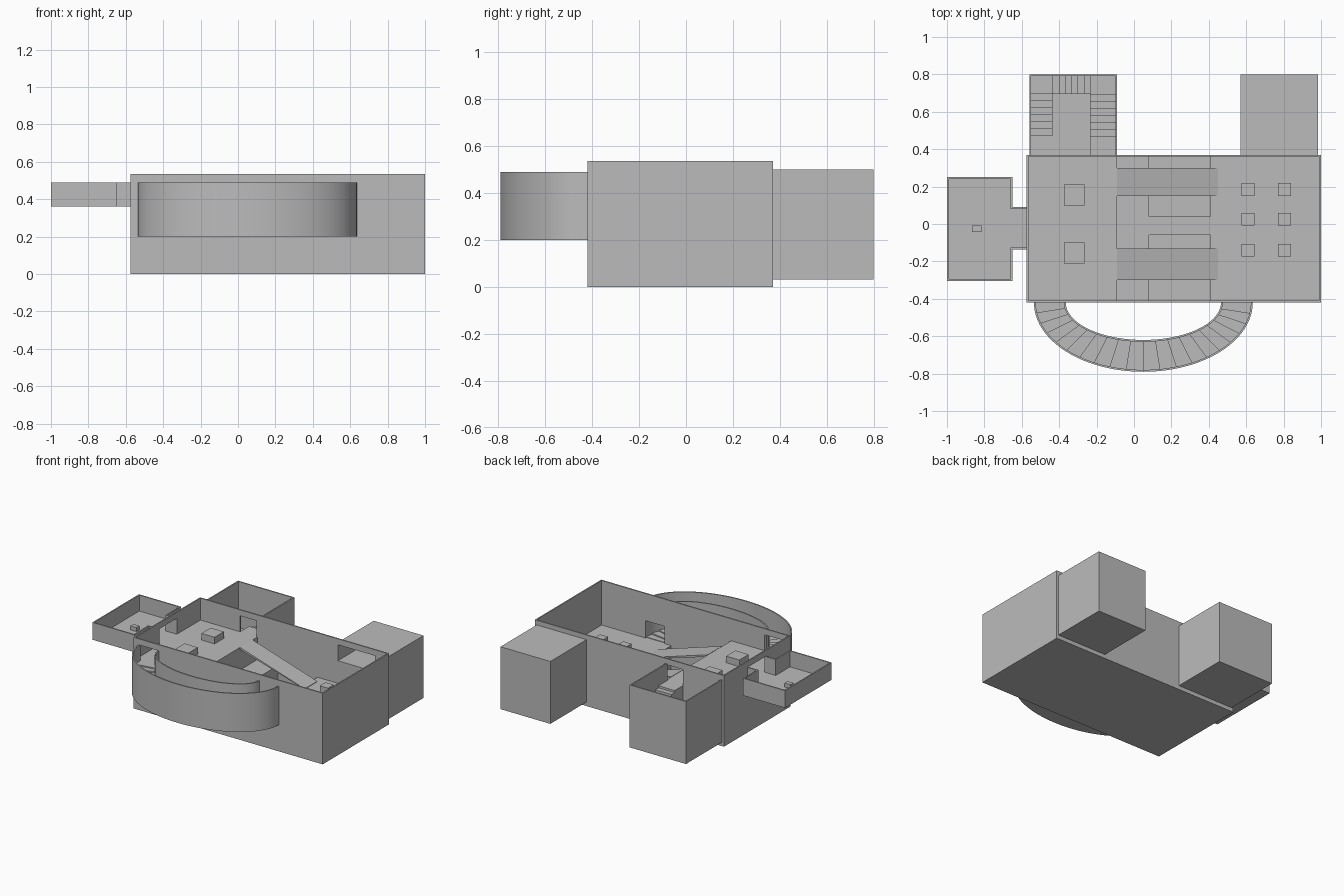
import bpy, bmesh, math

if "Cube" in bpy.data.objects:
    bpy.data.objects.remove(bpy.data.objects["Cube"])

grey = bpy.data.materials.new("plain_grey")
grey.diffuse_color = (0.5, 0.5, 0.5, 1)
grey.use_nodes = True
grey.node_tree.nodes["Principled BSDF"].inputs["Base Color"].default_value = grey.diffuse_color
T = 0.01                                   # wall thickness
X0, X1, Y0, Y1, TOP = -0.575, 1.0, -0.42, 0.37, 0.535   # main hall
HIGH, LOW, RIM = 0.37, 0.20, 0.49          # upper floor, lower floor, side room rim


def finish(name, bm):
    bmesh.ops.recalc_face_normals(bm, faces=bm.faces)
    me = bpy.data.meshes.new(name)
    bm.to_mesh(me)
    bm.free()
    me.materials.append(grey)
    ob = bpy.data.objects.new(name, me)
    bpy.context.collection.objects.link(ob)
    return ob


def add_prism(bm, bottom, top):
    """Solid between two matching rings of points."""
    a = [bm.verts.new(p) for p in bottom]
    b = [bm.verts.new(p) for p in top]
    n = len(a)
    bm.faces.new(a[::-1])
    bm.faces.new(b)
    for i in range(n):
        j = (i + 1) % n
        bm.faces.new((a[i], a[j], b[j], b[i]))


def boxes(name, items):
    """One object from boxes given as x0, x1, y0, y1, z0, z1."""
    bm = bmesh.new()
    for x0, x1, y0, y1, z0, z1 in items:
        ring = [(x0, y0), (x1, y0), (x1, y1), (x0, y1)]
        add_prism(bm, [(x, y, z0) for x, y in ring], [(x, y, z1) for x, y in ring])
    return finish(name, bm)


def wall(axis, a, b, p, z0, z1, doors=()):
    """Boxes of a wall along an axis, at offset p, with doors (start, end, sill, head)."""
    spans, at = [], a
    for d0, d1, sill, head in doors:
        spans += [(at, d0, z0, z1), (d0, d1, z0, sill), (d0, d1, head, z1)]
        at = d1
    spans.append((at, b, z0, z1))
    out = []
    for s, e, lo, hi in spans:
        if e - s > 1e-4 and hi - lo > 1e-4:
            out.append((s, e, p, p + T, lo, hi) if axis == 'x' else (p, p + T, s, e, lo, hi))
    return out


def arc(name, outer, inner, z0, z1, a0, a1, n):
    """Curved bar between two ellipses around the hall's front."""
    bm = bmesh.new()
    rings = []
    for i in range(n + 1):
        t = a0 + (a1 - a0) * i / n
        c, s = math.cos(t), math.sin(t)
        rings.append([bm.verts.new((0.05 + r[0] * c, Y0 + r[1] * s, z))
                      for r, z in ((outer, z0), (outer, z1), (inner, z1), (inner, z0))])
    for p, q in zip(rings, rings[1:]):
        for k in range(4):
            m = (k + 1) % 4
            bm.faces.new((p[k], p[m], q[m], q[k]))
    bm.faces.new(rings[0])
    bm.faces.new(rings[-1][::-1])
    ob = finish(name, bm)
    bpy.ops.object.select_all(action='DESELECT')
    ob.select_set(True)
    bpy.context.view_layer.objects.active = ob
    bpy.ops.object.shade_smooth_by_angle(angle=math.radians(30))


# main hall walls with doorways to the side rooms
boxes("hall_front_wall", wall('x', X0, X1, Y0, 0, TOP,
      [(-0.525, -0.365, HIGH, RIM), (0.465, 0.625, LOW, 0.33)]))
boxes("hall_back_wall", wall('x', X0, X1, Y1 - T, 0, TOP,
      [(-0.235, -0.10, HIGH, RIM), (0.58, 0.89, HIGH, RIM)]))
boxes("hall_left_wall", wall('y', Y0 + T, Y1 - T, X0, 0, TOP, [(-0.125, 0.08, HIGH, RIM)]))
boxes("hall_right_wall", wall('y', Y0 + T, Y1 - T, X1 - T, 0, TOP))

# hall floors: raised left side, low right side with two pits
fx0, fx1, fy0, fy1 = X0 + T, X1 - T, Y0 + T, Y1 - T
boxes("upper_floor", [(fx0, -0.09, fy0, fy1, 0, HIGH)])
boxes("lower_floor", [(-0.09, 0.08, fy0, fy1, 0, LOW), (0.41, fx1, fy0, fy1, 0, LOW),
                      (0.08, 0.41, -0.06, 0.04, 0, LOW)])
boxes("pit_floors", [(0.08, 0.41, fy0, -0.06, 0, 0.01), (0.08, 0.41, 0.04, fy1, 0, 0.01)])

# sloping bridges across the pits
for name, y0, y1 in (("front_ramp", -0.30, -0.13), ("back_ramp", 0.15, 0.30)):
    side = [(-0.09, HIGH - 0.015), (0.45, LOW - 0.0), (0.45, LOW + 0.004), (-0.09, HIGH + 0.002)]
    bm = bmesh.new()
    add_prism(bm, [(x, y0, z) for x, z in side], [(x, y1, z) for x, z in side])
    finish(name, bm)

# crates
boxes("upper_crates", [(-0.375, -0.265, y - 0.055, y + 0.055, HIGH, HIGH + 0.05)
                       for y in (-0.155, 0.155)])
boxes("lower_crates", [(x - 0.034, x + 0.034, y - 0.034, y + 0.034, LOW, LOW + 0.06)
                       for x in (0.61, 0.805) for y in (-0.14, 0.025, 0.185)])

# left side room and its short passage
lx0, lx1, ly0, ly1, lz = -1.0, -0.65, -0.305, 0.25, 0.36
boxes("side_room_floor", [(lx0, lx1, ly0, ly1, lz, HIGH), (lx1, X0, -0.135, 0.09, lz, HIGH)])
boxes("side_room_walls",
      wall('x', lx0, lx1, ly0, lz, RIM) + wall('x', lx0, lx1, ly1 - T, lz, RIM)
      + wall('y', ly0 + T, ly1 - T, lx0, lz, RIM)
      + wall('y', ly0 + T, ly1 - T, lx1 - T, lz, RIM, [(-0.125, 0.08, lz, RIM)])
      + wall('x', lx1, X0, -0.135, lz, RIM) + wall('x', lx1, X0, 0.08, lz, RIM))
boxes("side_room_crate", [(-0.865, -0.815, -0.043, -0.008, HIGH, HIGH + 0.03)])

# curved stair passage in front of the hall
PI = math.pi
arc("curved_outer_wall", (0.585, 0.37), (0.575, 0.36), LOW, RIM, PI, 2 * PI, 48)
arc("curved_inner_wall", (0.425, 0.21), (0.415, 0.20), LOW, RIM, PI, 2 * PI, 48)
STEPS = 20
for i in range(STEPS):
    top = HIGH - (HIGH - LOW - 0.004) * i / (STEPS - 1)
    arc("curved_step", (0.577, 0.362), (0.423, 0.208), LOW, top,
        PI + PI * i / STEPS, PI + PI * (i + 1) / STEPS, 3)

# back left stair tower, open on top
tx0, tx1, ty1, tz, tt = -0.56, -0.09, 0.80, 0.03, 0.50
boxes("stair_tower_walls", wall('y', Y1, ty1, tx0, tz, tt) + wall('y', Y1, ty1, tx1 - T, tz, tt)
      + wall('x', tx0 + T, tx1 - T, ty1 - T, tz, tt))
boxes("stair_tower_floor", [(tx0 + T, tx1 - T, Y1, ty1 - T, tz, tz + T)])
ix0, ix1, iy1 = tx0 + T, tx1 - T, ty1 - T
cx0, cx1, cy0, cy1 = -0.435, -0.235, 0.47, 0.695      # open stair well
treads = [(cx1, ix1, Y1, cy0)]
N = 6
for i in range(N):
    d = (cy1 - cy0) / N
    treads.append((cx1, ix1, cy0 + i * d, cy0 + (i + 1) * d))
treads.append((cx1, ix1, cy1, iy1))
for i in range(N):
    d = (cx1 - cx0) / N
    treads.append((cx1 - (i + 1) * d, cx1 - i * d, cy1, iy1))
treads.append((ix0, cx0, cy1, iy1))
for i in range(N):
    d = (cy1 - cy0) / N
    treads.append((ix0, cx0, cy1 - (i + 1) * d, cy1 - i * d))
boxes("stair_tower_steps", [t + (tz, HIGH - 0.31 * i / (len(treads) - 1))
                            for i, t in enumerate(treads)])

# back right tower, roofed, with a raised floor behind its doorway
rx0, rx1 = 0.57, 0.985
boxes("roofed_tower_walls", wall('y', Y1, ty1, rx0, tz, tt) + wall('y', Y1, ty1, rx1 - T, tz, tt)
      + wall('x', rx0 + T, rx1 - T, ty1 - T, tz, tt))
boxes("roofed_tower_floor", [(rx0 + T, rx1 - T, Y1, ty1 - T, tz, HIGH)])
boxes("roofed_tower_roof", [(rx0 + T, rx1 - T, Y1, ty1 - T, tt - T, tt)])
